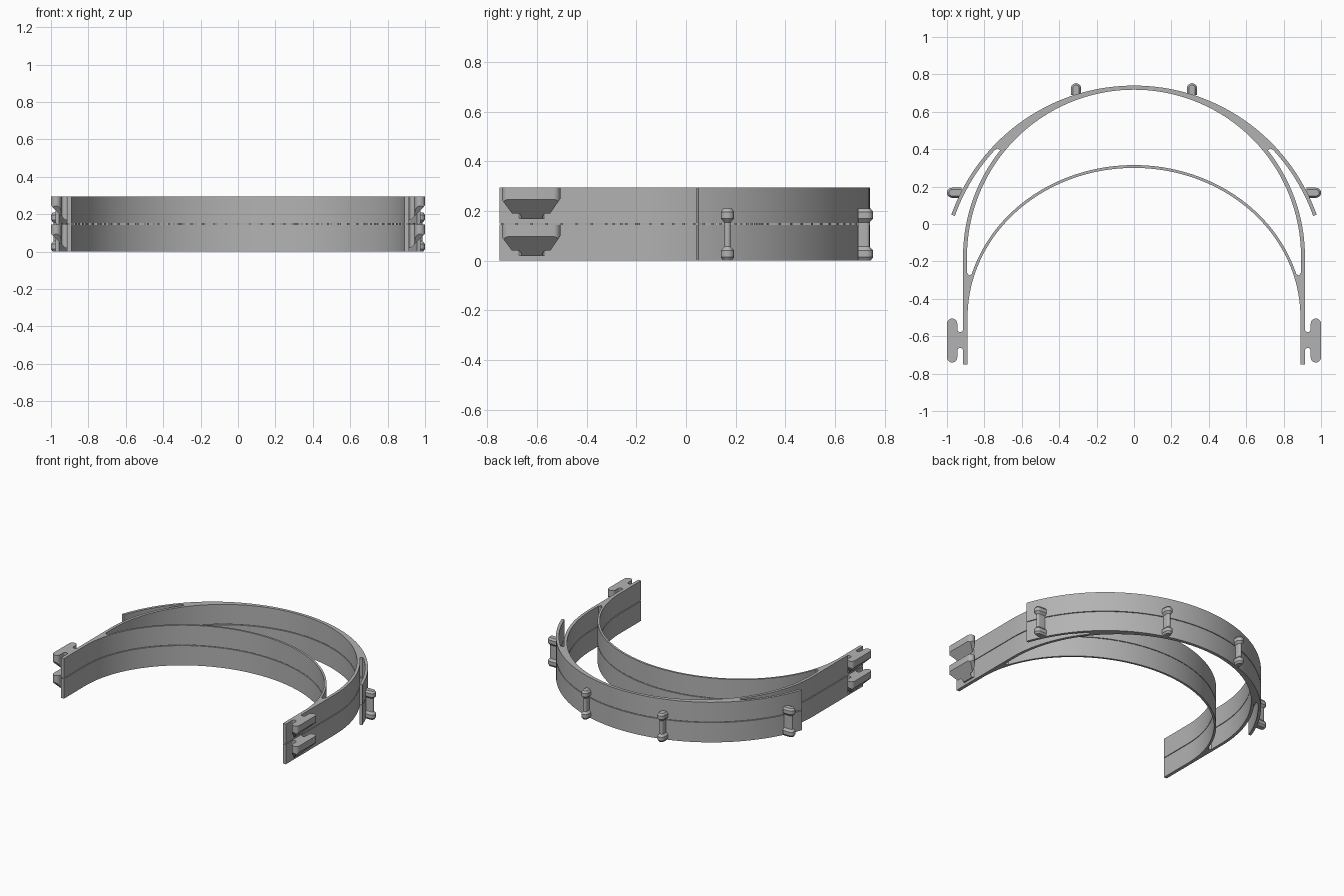
import bpy, bmesh
from math import sin, cos, radians, pi
from mathutils import Vector

cube = bpy.data.objects.get("Cube")
if cube:
    bpy.data.objects.remove(cube, do_unlink=True)

grey = bpy.data.materials.new("grey_plastic")
grey.use_nodes = True
GREY = (0.45, 0.45, 0.45, 1)
grey.diffuse_color = GREY
grey.node_tree.nodes["Principled BSDF"].inputs["Base Color"].default_value = GREY

LAYER_H, LAYER_STEP = 0.145, 0.15
VISOR_Y, BAND_Y, BROW_Y = -0.296, -0.175, -0.5   # arc centres


def add_object(name, mesh):
    obj = bpy.data.objects.new(name, mesh)
    bpy.context.collection.objects.link(obj)
    mesh.materials.clear()
    mesh.materials.append(grey)
    bpy.ops.object.select_all(action='DESELECT')
    obj.select_set(True)
    bpy.context.view_layer.objects.active = obj
    bpy.ops.object.shade_smooth_by_angle(angle=radians(30))
    return obj


def from_bmesh(name, bm):
    bmesh.ops.recalc_face_normals(bm, faces=bm.faces)
    mesh = bpy.data.meshes.new(name)
    bm.to_mesh(mesh)
    bm.free()
    return add_object(name, mesh)


def evaluated(obj):
    bpy.context.view_layer.update()
    deps = bpy.context.evaluated_depsgraph_get()
    return bpy.data.meshes.new_from_object(obj.evaluated_get(deps))


def arc(cy, rx, ry, start, end, n=32, cx=0.0):
    angles = [radians(start + (end - start) * i / n) for i in range(n + 1)]
    return [(cx + rx * cos(a), cy + ry * sin(a)) for a in angles]


def mirrored(half):
    """Close a half outline that starts and ends on x = 0."""
    return half + [(-x, y) for x, y in reversed(half[1:-1])]


def prism(name, outlines, z0, z1):
    """Extrude flat outlines; inner outlines become holes."""
    curve = bpy.data.curves.new(name, 'CURVE')
    curve.dimensions, curve.fill_mode = '2D', 'BOTH'
    curve.extrude = (z1 - z0) / 2
    for pts in outlines:
        spline = curve.splines.new('POLY')
        spline.points.add(len(pts) - 1)
        for p, (x, y) in zip(spline.points, pts):
            p.co = (x, y, 0, 1)
        spline.use_cyclic_u = True
    temp = bpy.data.objects.new(name, curve)
    bpy.context.collection.objects.link(temp)
    mesh = evaluated(temp)
    bpy.data.objects.remove(temp)
    bm = bmesh.new()
    bm.from_mesh(mesh)
    bmesh.ops.remove_doubles(bm, verts=bm.verts, dist=0.0001)
    bmesh.ops.translate(bm, verts=bm.verts, vec=(0, 0, (z0 + z1) / 2))
    return from_bmesh(name, bm)


# Headband outline: visor arc, side arms and brow strip in one piece
outer = mirrored(
    arc(VISOR_Y, 1.036, 1.036, 90, 19.5, 40)
    + arc(VISOR_Y, 1.016, 1.016, 19.5, 43, 16) + [(0.727, 0.405)]
    + arc(BAND_Y, 0.914, 0.914, 38.5, 0, 24)
    + [(0.914, -0.75), (0.89, -0.75)]
    + arc(BROW_Y, 0.89, 0.80, 0, 90, 40))
opening = mirrored(
    arc(BAND_Y, 0.893, 0.893, 90, 0, 40)
    + [(0.893, -0.26), (0.882, -0.275)]
    + arc(BROW_Y, 0.905, 0.815, 16.5, 90, 40))

# Strap hook outline: rounded bar joined to the arm by a web
hook_outline = (
    [(0.90, -0.665)] + arc(-0.678, 0.0155, 0.0155, 180, 0, 8, 0.9295)[1:]
    + arc(-0.713, 0.0275, 0.0275, 180, 360, 12, 0.9725)
    + arc(-0.533, 0.0275, 0.0275, 0, 180, 12, 0.9725)
    + arc(-0.562, 0.0155, 0.0155, 360, 180, 8, 0.9295)[:-1] + [(0.90, -0.575)])


def hook_envelope(z):
    """Solid that tapers the hook's underside toward the arm."""
    bm = bmesh.new()
    for x, y0, y1, h in ((1.01, -0.75, -0.50, 0.16), (0.89, -0.75, -0.50, 0.16),
                         (1.01, -0.75, -0.50, 0.107), (0.89, -0.75, -0.50, 0.107),
                         (0.925, -0.685, -0.56, 0.02), (0.89, -0.685, -0.56, 0.02)):
        for y in (y0, y1):
            bm.verts.new((x, y, z + h))
    bmesh.ops.convex_hull(bm, input=bm.verts)
    return from_bmesh("hook_envelope", bm)


def mirror_copy(obj, name):
    bm = bmesh.new()
    bm.from_mesh(obj.data)
    bmesh.ops.scale(bm, verts=bm.verts, vec=(-1, 1, 1))
    return from_bmesh(name, bm)


for level, z in (("lower", 0.0), ("upper", LAYER_STEP)):
    prism(level + "_headband", [outer, opening], z, z + LAYER_H)
    block = prism("hook_block", [hook_outline], z + 0.01, z + LAYER_H)
    envelope = hook_envelope(z)
    mod = block.modifiers.new("taper", 'BOOLEAN')
    mod.operation, mod.solver, mod.object = 'INTERSECT', 'EXACT', envelope
    hook = add_object(level + "_left_hook", evaluated(block))
    for helper in (block, envelope):
        bpy.data.objects.remove(helper)
    mirror_copy(hook, level + "_right_hook")

# Small breakaway tabs between the two stacked headbands
bm = bmesh.new()
tab_points = (arc(VISOR_Y, 1.026, 1.026, 20, 160, 40)
              + arc(BROW_Y, 0.8975, 0.8075, 15, 165, 40)
              + [(s * 0.902, -0.2 - 0.06 * i) for s in (-1, 1) for i in range(10)])
for x, y in tab_points:
    made = bmesh.ops.create_cube(bm, size=0.01)
    bmesh.ops.translate(bm, verts=made["verts"],
                        vec=(x, y, (LAYER_H + LAYER_STEP) / 2))
from_bmesh("breakaway_tabs", bm)

# Visor pegs: capsule-shaped posts with a chamfered knob at each end
PEG_PROFILE = ((0, 0.017), (0.014, 0.027), (0.040, 0.027), (0.056, 0.013),
               (0.154, 0.013), (0.170, 0.027), (0.196, 0.027), (0.210, 0.017))


def peg(name, centre, direction, length):
    out = Vector(direction)
    side = Vector((-out.y, out.x))
    bm = bmesh.new()
    rings = []
    for z, r in PEG_PROFILE:
        flat = [(-length, -r)] + [(r * sin(a), -r * cos(a)) for a in
                                  (pi * i / 10 for i in range(11))] + [(-length, r)]
        pts = [Vector(centre) + out * u + side * v for u, v in flat]
        rings.append([bm.verts.new((p.x, p.y, z)) for p in pts])
    n = len(rings[0])
    for a, b in zip(rings, rings[1:]):
        for i in range(n):
            bm.faces.new((a[i], a[(i + 1) % n], b[(i + 1) % n], b[i]))
    bm.faces.new(rings[0])
    bm.faces.new(rings[-1])
    return from_bmesh(name, bm)


for side, s in (("left", 1), ("right", -1)):
    peg(side + "_inner_peg", (s * 0.31, 0.726), (0, 1), 0.035)
    peg(side + "_outer_peg", (s * 0.973, 0.167), (s, 0), 0.05)
